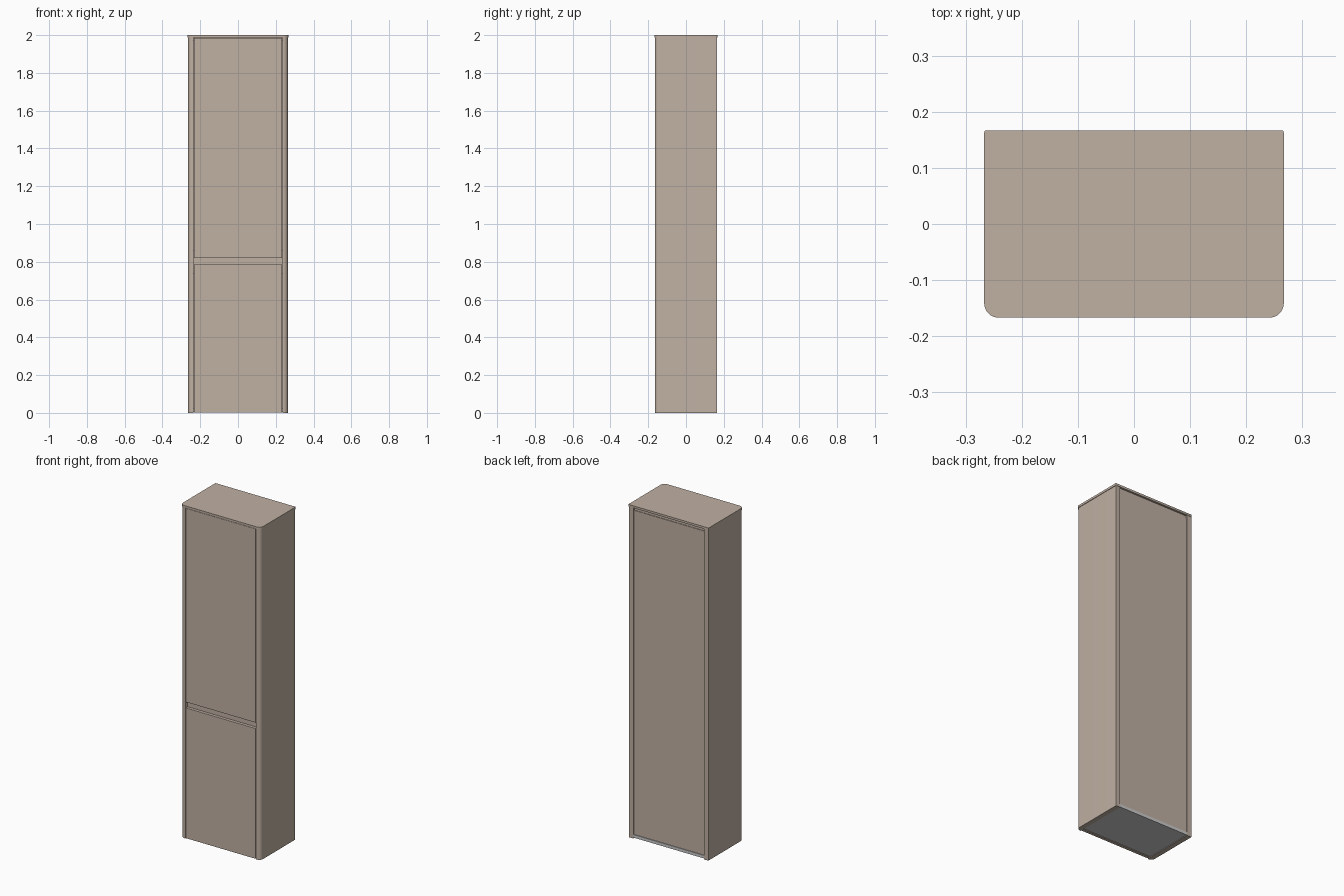
import bpy, bmesh, math

if "Cube" in bpy.data.objects:
    bpy.data.objects.remove(bpy.data.objects["Cube"])

tan = bpy.data.materials.new("tan_laminate")
tan.diffuse_color = (0.53, 0.44, 0.37, 1)
tan.use_nodes = True
tan.node_tree.nodes["Principled BSDF"].inputs["Base Color"].default_value = tan.diffuse_color


def finish(name, bm, mat, bevel=0.0):
    bmesh.ops.recalc_face_normals(bm, faces=bm.faces)
    me = bpy.data.meshes.new(name)
    bm.to_mesh(me)
    bm.free()
    ob = bpy.data.objects.new(name, me)
    bpy.context.collection.objects.link(ob)
    if mat:
        me.materials.append(mat)
    if bevel:
        mod = ob.modifiers.new("edge", 'BEVEL')
        mod.width, mod.segments = bevel, 2
    return ob


def prism(name, outline, z0, z1, mat=tan):
    """Extrude an xy outline upwards, smooth on its round corners."""
    bm = bmesh.new()
    face = bm.faces.new([bm.verts.new((x, y, z0)) for x, y in outline])
    ext = bmesh.ops.extrude_face_region(bm, geom=[face])
    for v in ext["geom"]:
        if isinstance(v, bmesh.types.BMVert):
            v.co.z = z1
    ob = finish(name, bm, mat)
    bpy.ops.object.select_all(action='DESELECT')
    ob.select_set(True)
    bpy.context.view_layer.objects.active = ob
    bpy.ops.object.shade_smooth_by_angle(angle=math.radians(30))
    return ob


def box(name, x0, x1, y0, y1, z0, z1, mat=tan, bevel=0.0):
    bm = bmesh.new()
    bmesh.ops.create_cube(bm, size=1)
    for v in bm.verts:
        v.co = (x1 if v.co.x > 0 else x0, y1 if v.co.y > 0 else y0, z1 if v.co.z > 0 else z0)
    return finish(name, bm, mat, bevel)


def arc(cx, cy, r, a0, a1, n=8):
    return [(cx + r * math.cos(math.radians(a0 + (a1 - a0) * i / n)),
             cy + r * math.sin(math.radians(a0 + (a1 - a0) * i / n))) for i in range(n + 1)]


# Top board: round front corners, nearly square back corners
W, D, R = 0.267, 0.167, 0.026
prism("top_board",
      arc(-W + R, -D + R, R, 180, 270) + arc(W - R, -D + R, R, 270, 360)
      + arc(W - .004, D - .004, .004, 0, 90, 3) + arc(-W + .004, D - .004, .004, 90, 180, 3),
      1.987, 2.0)

# Side panels with a rounded outer front edge
S, inner, F, B = 0.264, 0.235, -0.165, 0.165
for side, label in ((-1, "left"), (1, "right")):
    outline = [(inner, F)] + arc(S - .024, F + .024, .024, 270, 360) + [(S, B), (inner, B)]
    prism(label + "_side", [(side * x, y) for x, y in outline], 0, 1.987)

# Doors with small gaps to the sides
box("lower_door", -0.232, 0.232, -0.164, -0.145, 0.002, 0.785, bevel=0.001)
box("upper_door", -0.232, 0.232, -0.164, -0.145, 0.82, 1.984, bevel=0.001)

# Grip rail behind the slot between the doors
box("grip_rail", -inner, inner, -0.145, -0.133, 0.735, 0.86)

# Inner boards, slightly recessed back, grey bottom
box("bottom_board", -inner, inner, -0.143, 0.162, 0.004, 0.022, None)
box("middle_shelf", -inner, inner, -0.133, 0.145, 0.79, 0.808)
box("upper_board", -inner, inner, -0.143, 0.155, 1.969, 1.987)
box("back_panel", -inner, inner, 0.147, 0.158, 0.022, 1.969)
